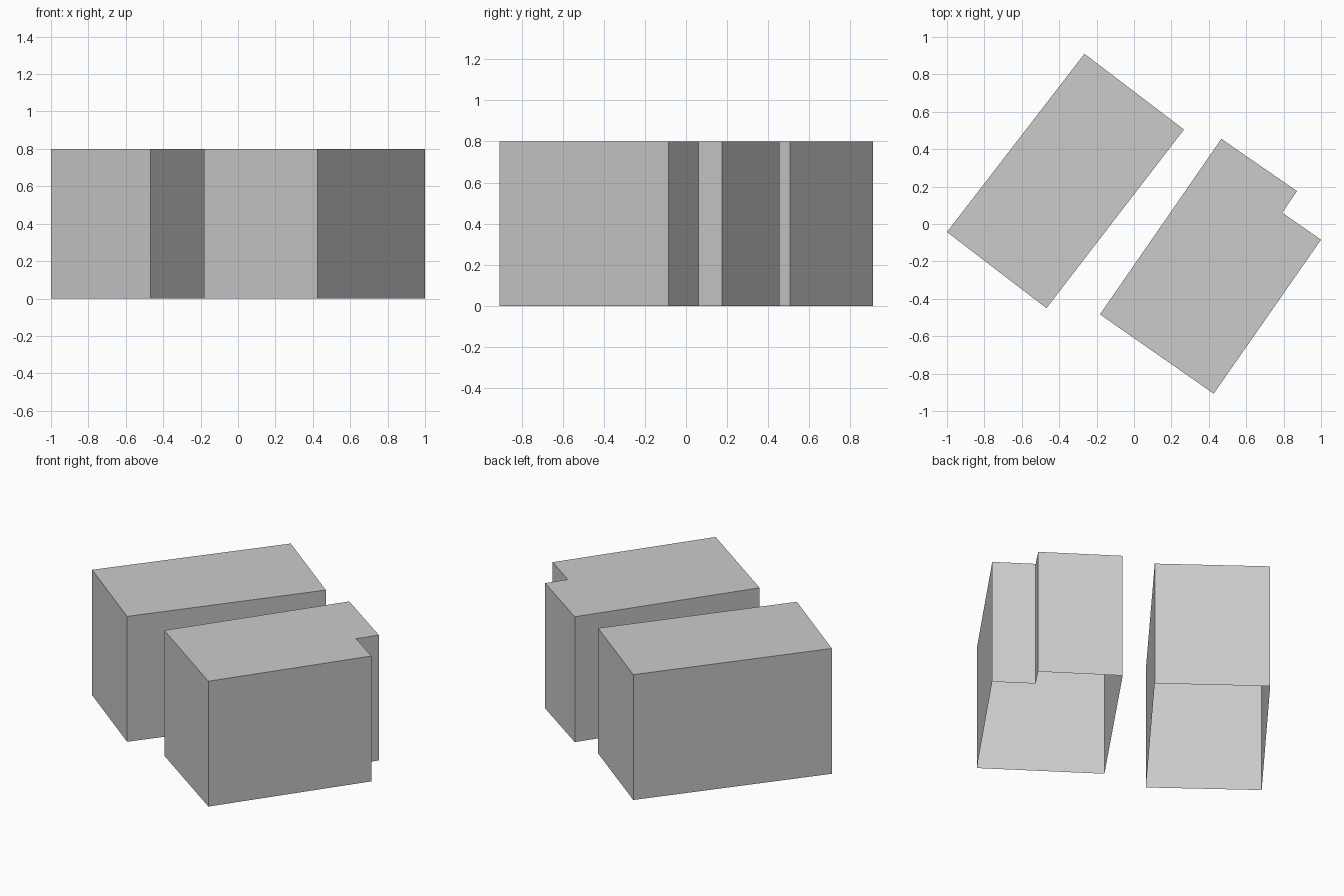
import bpy, bmesh

if "Cube" in bpy.data.objects:
    bpy.data.objects.remove(bpy.data.objects["Cube"])

HEIGHT = 0.80


def block(name, footprint):
    """Flat-roofed shell, open underneath, raised from a counter-clockwise footprint."""
    bm = bmesh.new()
    low = [bm.verts.new((x, y, 0)) for x, y in footprint]
    high = [bm.verts.new((x, y, HEIGHT)) for x, y in footprint]
    n = len(footprint)
    for i in range(n):
        j = (i + 1) % n
        bm.faces.new((low[i], low[j], high[j], high[i]))
    bm.faces.new(high)
    mesh = bpy.data.meshes.new(name)
    bm.to_mesh(mesh)
    bm.free()
    obj = bpy.data.objects.new(name, mesh)
    bpy.context.collection.objects.link(obj)
    return obj


# Plain rectangular building
block("rectangular_building",
      [(-1.0, -0.043), (-0.468, -0.45), (0.267, 0.505), (-0.265, 0.91)])

# Building with a notched corner
block("notched_building",
      [(-0.182, -0.483), (0.426, -0.907), (1.0, -0.084),
       (0.793, 0.06), (0.871, 0.176), (0.467, 0.455)])
